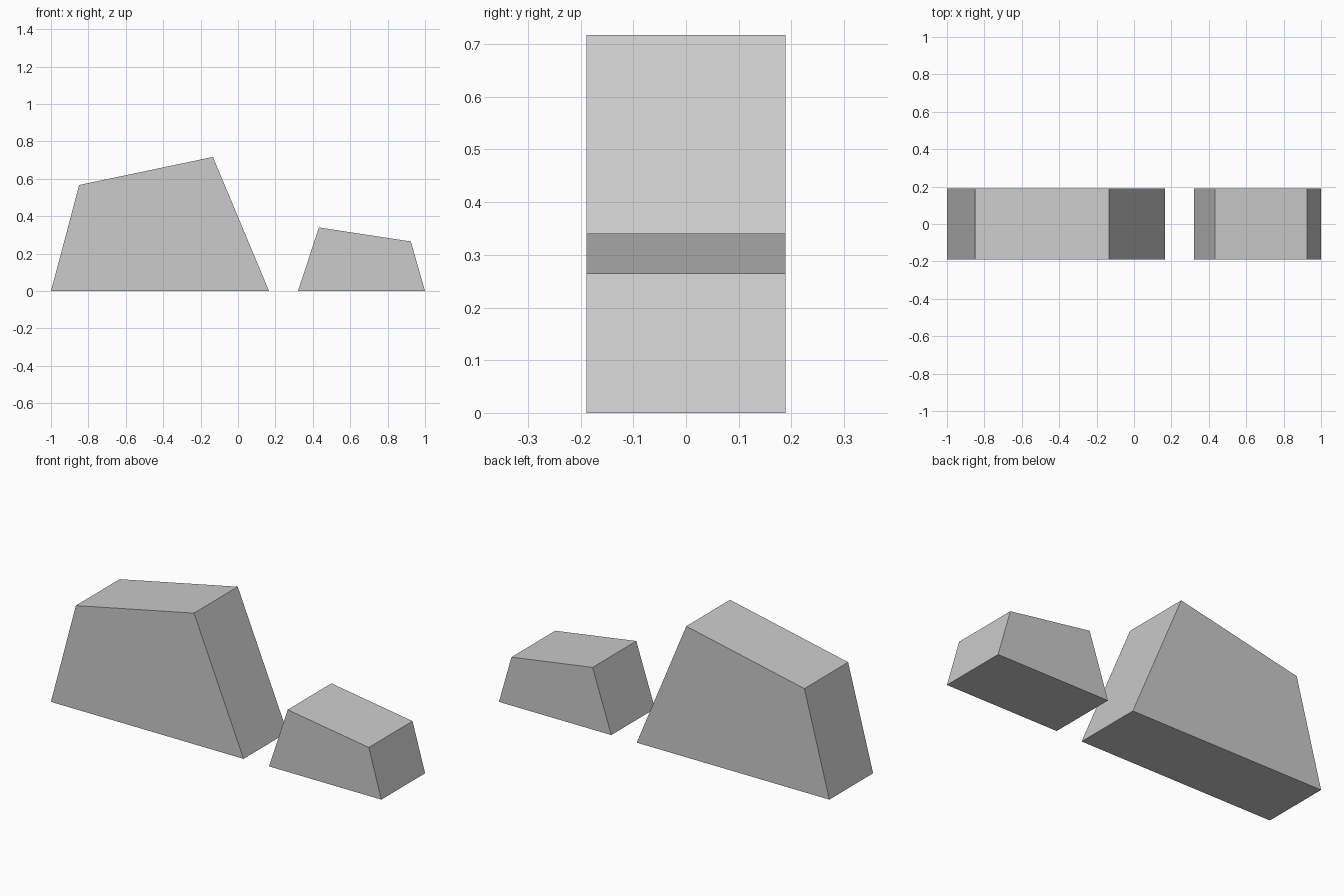
import bpy
import bmesh

cube = bpy.data.objects.get("Cube")
if cube:
    bpy.data.objects.remove(cube, do_unlink=True)

HALF_DEPTH = 0.189

# Single plain grey
grey = bpy.data.materials.new("plain grey")
grey.use_nodes = True
colour = (0.6, 0.6, 0.6, 1)
grey.diffuse_color = colour
grey.node_tree.nodes["Principled BSDF"].inputs["Base Color"].default_value = colour


def extruded_block(name, profile):
    """Extrude an x-z outline from front to back."""
    bm = bmesh.new()
    face = bm.faces.new([bm.verts.new((x, -HALF_DEPTH, z)) for x, z in profile])
    result = bmesh.ops.extrude_face_region(bm, geom=[face])
    verts = [g for g in result["geom"] if isinstance(g, bmesh.types.BMVert)]
    bmesh.ops.translate(bm, verts=verts, vec=(0, 2 * HALF_DEPTH, 0))
    bmesh.ops.recalc_face_normals(bm, faces=bm.faces)
    mesh = bpy.data.meshes.new(name)
    bm.to_mesh(mesh)
    bm.free()
    mesh.materials.append(grey)
    obj = bpy.data.objects.new(name, mesh)
    bpy.context.scene.collection.objects.link(obj)
    return obj


# Tall block rising toward the centre, low block falling away from it
extruded_block("large_block", [(-1, 0), (0.166, 0), (-0.134, 0.717), (-0.849, 0.567)])
extruded_block("small_block", [(0.32, 0), (1, 0), (0.924, 0.265), (0.433, 0.34)])
